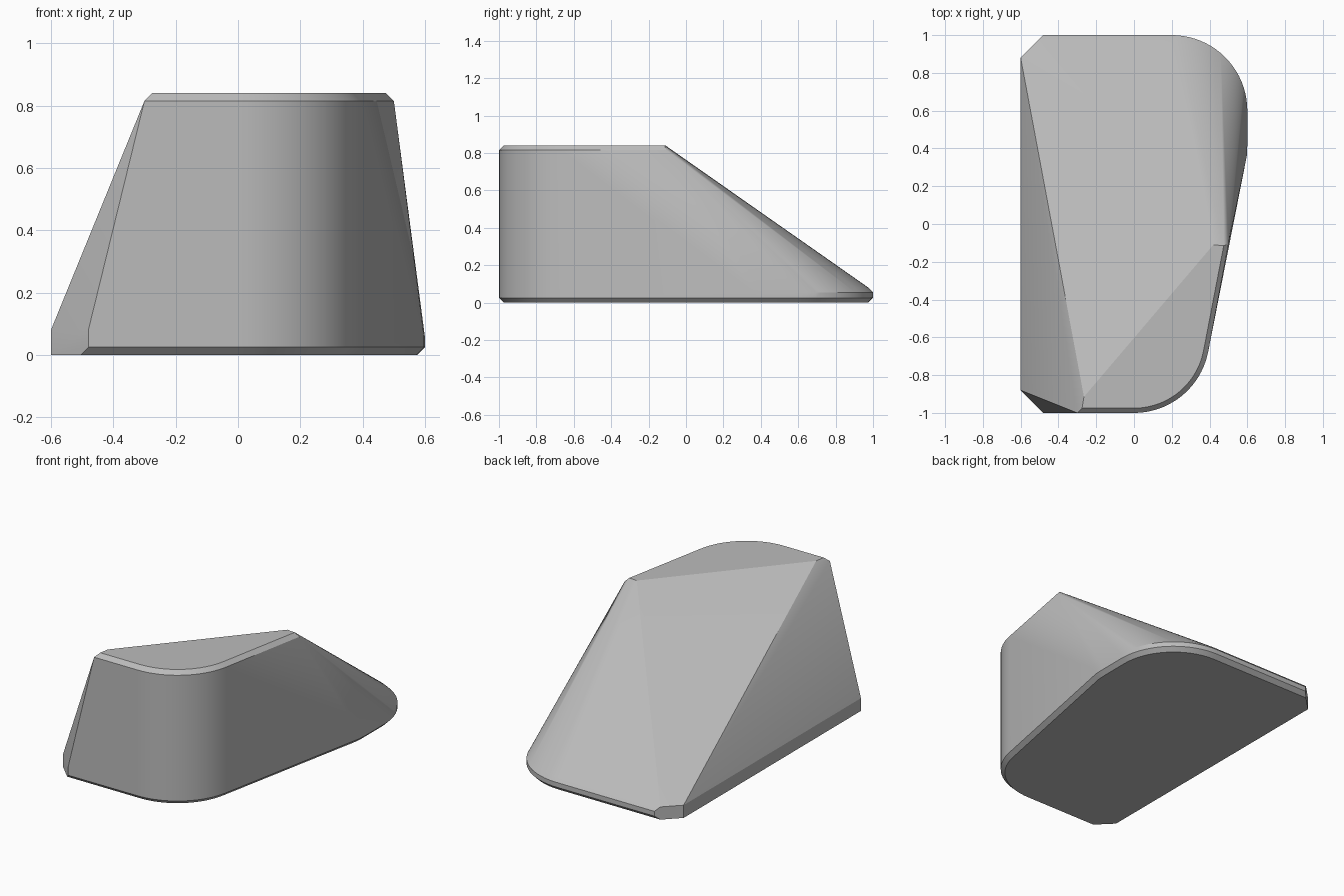
import bpy, bmesh
from math import sin, cos, radians

if "Cube" in bpy.data.objects:
    bpy.data.objects.remove(bpy.data.objects["Cube"])

R = 0.4      # corner radius
D = 0.025    # chamfer size
SIDE = radians(-11.1)   # normal direction of the slanted right side


def arc(cx, cy, r, a0, a1, n=20):
    return [(cx + r * cos(a0 + (a1 - a0) * i / n),
             cy + r * sin(a0 + (a1 - a0) * i / n)) for i in range(n + 1)]


def front_curve(d):
    return arc(0, -0.6, R - d, radians(-90), SIDE)


def back_curve(d):
    # right shoulder, rounded back corner and clipped back left corner
    return ([(0.6 - d, 0.42), (0.597 - d, 0.36)]
            + arc(0.2, 0.6, R - d, 0, radians(90)) + [(-0.48 - d, 1 - d)])


def ring(pts, z):
    return [(x, y, z) for x, y in pts]


# footprint with chamfered lower edge
points = ring(front_curve(D) + back_curve(D) + [(-0.48 - D, -1 + D)], 0)
points += ring(front_curve(0) + back_curve(0) + [(-0.48, -1)], D)
# upright left side and clipped left corners
points += [(-0.6, y, z) for y in (-0.88, 0.88) for z in (0, 0.08)]
points += [(-0.48, -1, 0.08)]
# low back edge with chamfer
points += ring(back_curve(0), 0.055) + ring(back_curve(D), 0.08)
# raised front crest with chamfer
points += ring([(-0.3, -1)] + front_curve(0) + [(0.5, -0.105)], 0.84 - D)
points += ring([(-0.275, -0.975), (-0.265, -0.915)] + front_curve(D)
               + [(0.475, -0.115), (0.42, -0.11)], 0.84)

# sloped body: wrap the profiles in one convex skin
bm = bmesh.new()
for p in points:
    bm.verts.new(p)
res = bmesh.ops.convex_hull(bm, input=bm.verts)
loose = [v for v in bm.verts if not v.link_faces]
bmesh.ops.delete(bm, geom=loose, context='VERTS')
bmesh.ops.dissolve_limit(bm, angle_limit=radians(0.3), verts=bm.verts, edges=bm.edges)
bmesh.ops.recalc_face_normals(bm, faces=bm.faces)
mesh = bpy.data.meshes.new("sloped_body")
bm.to_mesh(mesh)
bm.free()

grey = bpy.data.materials.new("light grey")
grey.diffuse_color = (0.5, 0.5, 0.5, 1)
grey.use_nodes = True
grey.node_tree.nodes["Principled BSDF"].inputs["Base Color"].default_value = grey.diffuse_color
mesh.materials.append(grey)

body = bpy.data.objects.new("sloped_body", mesh)
bpy.context.collection.objects.link(body)
bpy.context.view_layer.objects.active = body
body.select_set(True)
bpy.ops.object.shade_smooth_by_angle(angle=radians(20))
